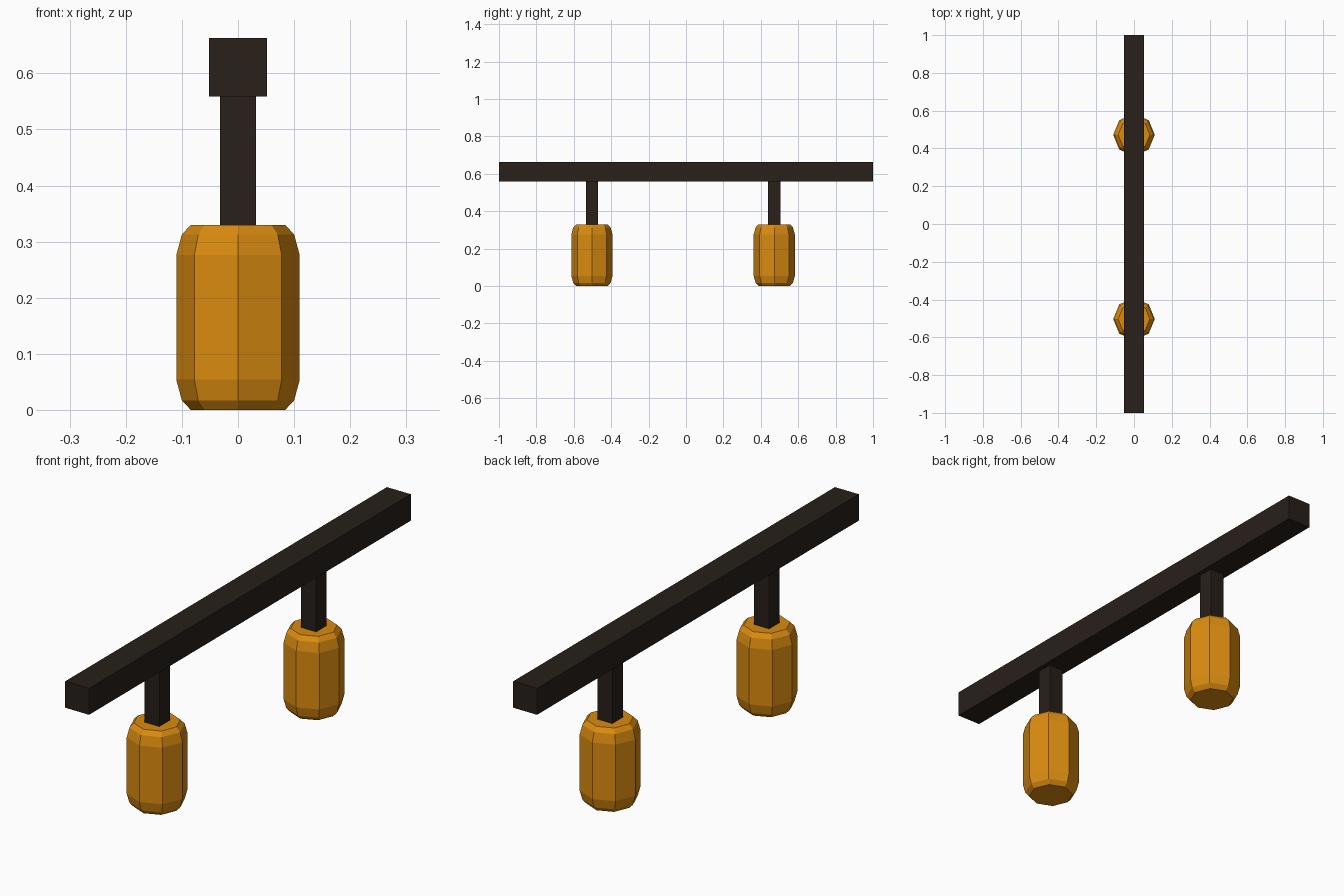
import bpy, bmesh
from math import cos, sin, pi

if "Cube" in bpy.data.objects:
    bpy.data.objects.remove(bpy.data.objects["Cube"])


def material(name, color):
    m = bpy.data.materials.new(name)
    m.diffuse_color = color
    m.use_nodes = True
    m.node_tree.nodes["Principled BSDF"].inputs["Base Color"].default_value = m.diffuse_color
    return m


WOOD = material("dark_wood", (0.021, 0.014, 0.010, 1))
AMBER = material("amber", (0.70, 0.26, 0.005, 1))


def finish(name, bm, mat):
    bmesh.ops.recalc_face_normals(bm, faces=bm.faces)
    mesh = bpy.data.meshes.new(name)
    bm.to_mesh(mesh)
    bm.free()
    mesh.materials.append(mat)
    obj = bpy.data.objects.new(name, mesh)
    bpy.context.collection.objects.link(obj)
    return obj


def box(name, size, centre, mat):
    bm = bmesh.new()
    bmesh.ops.create_cube(bm, size=1)
    bmesh.ops.scale(bm, vec=size, verts=bm.verts)
    finish(name, bm, mat).location = centre


def turned(name, profile, sides, centre, mat):
    """Flat-faced solid of revolution from (radius, z) points, capped at both ends."""
    bm = bmesh.new()
    rings = [[bm.verts.new((r * cos(2 * pi * i / sides), r * sin(2 * pi * i / sides), z))
              for i in range(sides)] for r, z in profile]
    for a, b in zip(rings, rings[1:]):
        for i in range(sides):
            j = (i + 1) % sides
            bm.faces.new((a[i], a[j], b[j], b[i]))
    bm.faces.new(rings[0][::-1])
    bm.faces.new(rings[-1])
    finish(name, bm, mat).location = centre


# long overhead beam
box("beam", (0.104, 2.0, 0.104), (0, 0, 0.611), WOOD)

# two hanging lamps: octagonal body with rounded shoulders on a square post
lamp_profile = [(0.084, 0.0), (0.100, 0.017), (0.110, 0.054),
                (0.110, 0.276), (0.100, 0.313), (0.084, 0.33)]
for side, y in (("front", -0.503), ("back", 0.472)):
    box(side + "_post", (0.065, 0.065, 0.24), (0, y, 0.445), WOOD)
    turned(side + "_lamp", lamp_profile, 8, (0, y, 0), AMBER)
